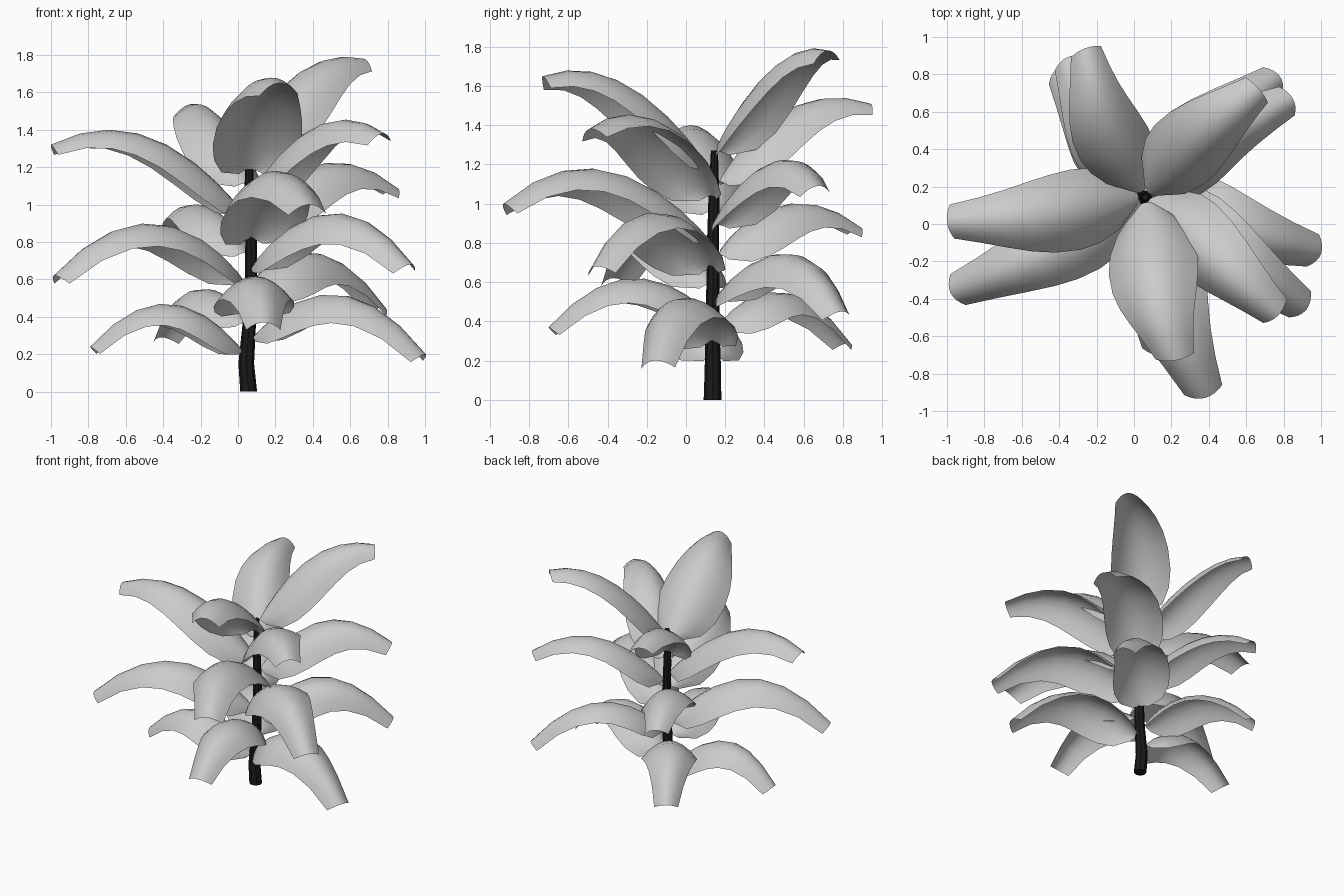
import bpy, bmesh, math
from mathutils import Vector

if "Cube" in bpy.data.objects:
    bpy.data.objects.remove(bpy.data.objects["Cube"])

STEM = Vector((0.055, 0.145, 0))
# half-width of a leaf along its length
WIDTH = [(0, .06), (.05, .17), (.14, .22), (.25, .235), (.4, .225),
         (.55, .2), (.7, .167), (.85, .132), (1, .1)]


def finish(bm, name, angle):
    me = bpy.data.meshes.new(name)
    bm.to_mesh(me)
    bm.free()
    ob = bpy.data.objects.new(name, me)
    bpy.context.collection.objects.link(ob)
    bpy.ops.object.select_all(action='DESELECT')
    ob.select_set(True)
    bpy.context.view_layer.objects.active = ob
    bpy.ops.object.shade_smooth_by_angle(angle=math.radians(angle))
    return ob


def leaf(name, base_z, tip, peak, scale, bow, roll):
    # arched blade: parabolic midrib bowed sideways, edges curling downwards, rolled about the midrib
    d, h = tip[2] - base_z, peak - base_z
    a = 2 * h + 2 * math.sqrt(h * h - h * d)
    b = a - d
    flat = Vector((tip[0], tip[1], 0)) - STEM
    out = flat.normalized()
    start = STEM + out * 0.03
    length = flat.length - 0.03
    across = Vector((-out.y, out.x, 0))
    bm = bmesh.new()
    rows, n = [], 8
    for t, w in WIDTH:
        mid = start + out * (length * t) + across * (bow * math.sin(math.pi * t))
        mid.z = base_z + a * t - b * t * t
        tangent = (out * length + Vector((0, 0, a - 2 * b * t))).normalized()
        up = tangent.cross(across)
        turn = roll * math.sin(math.pi * (0.15 + 0.7 * t))
        side = across * math.cos(turn) + up * math.sin(turn)
        normal = up * math.cos(turn) - across * math.sin(turn)
        w *= scale
        row = []
        for i in range(n + 1):
            u = 2 * i / n - 1
            row.append(bm.verts.new(mid + side * (w * u) - normal * (0.66 * w * u * u)))
        rows.append(row)
    for r, s in zip(rows, rows[1:]):
        for i in range(n):
            bm.faces.new((r[i], s[i], s[i + 1], r[i + 1]))
    return finish(bm, name, 60)


# stem: slightly wavering tapered tube
bm = bmesh.new()
path = [(.057, .135, 0, .045), (.044, .137, .15, .042), (.06, .135, .36, .036),
        (.07, .137, .6, .033), (.07, .138, .8, .031), (.06, .142, 1.02, .028),
        (.06, .145, 1.27, .018)]
rings = [[bm.verts.new((x + r * math.cos(k * math.pi / 4), y + r * math.sin(k * math.pi / 4), z))
          for k in range(8)] for x, y, z, r in path]
for p, q in zip(rings, rings[1:]):
    for k in range(8):
        j = (k + 1) % 8
        bm.faces.new((p[k], p[j], q[j], q[k]))
bm.faces.new(rings[0][::-1])
bm.faces.new(rings[-1])
stem = finish(bm, "stem", 40)
mat = bpy.data.materials.new("dark_bark")
mat.diffuse_color = (0.01, 0.01, 0.01, 1)
mat.use_nodes = True
mat.node_tree.nodes["Principled BSDF"].inputs["Base Color"].default_value = mat.diffuse_color
stem.data.materials.append(mat)

# leaves from bottom to top: tip position, midrib peak height, width scale, bow, roll
LEAVES = [((-.79, .05, .24), .47, .87, .04, 0), ((1.0, -.16, .20), .52, .92, -.03, .15),
          ((-.41, .83, .29), .55, .84, .02, 0), ((.14, -.70, .37), .62, .92, 0, 0),
          ((.78, .79, .45), .74, .88, .02, .3), ((-.98, -.37, .62), .90, .92, .03, 0),
          ((.92, -.46, .68), .95, .92, -.02, .25), ((-.36, .89, .88), 1.0, .84, .02, .2),
          ((.38, -.93, 1.0), 1.18, 1.05, -.06, .1), ((.85, .67, 1.09), 1.22, .88, .02, .3),
          ((-1.0, .01, 1.32), 1.40, .92, .03, 0), ((.77, -.49, 1.38), 1.45, .9, -.02, .3),
          ((-.26, .94, 1.51), 1.54, .86, .04, .15), ((.22, -.73, 1.65), 1.68, 1.05, -.045, .1),
          ((.67, .72, 1.78), 1.79, .9, .01, .25)]
for i, (tip, peak, scale, bow, roll) in enumerate(LEAVES):
    leaf(f"leaf_{i + 1:02d}", 0.22 + 0.0745 * i, tip, peak, scale, bow, roll)
